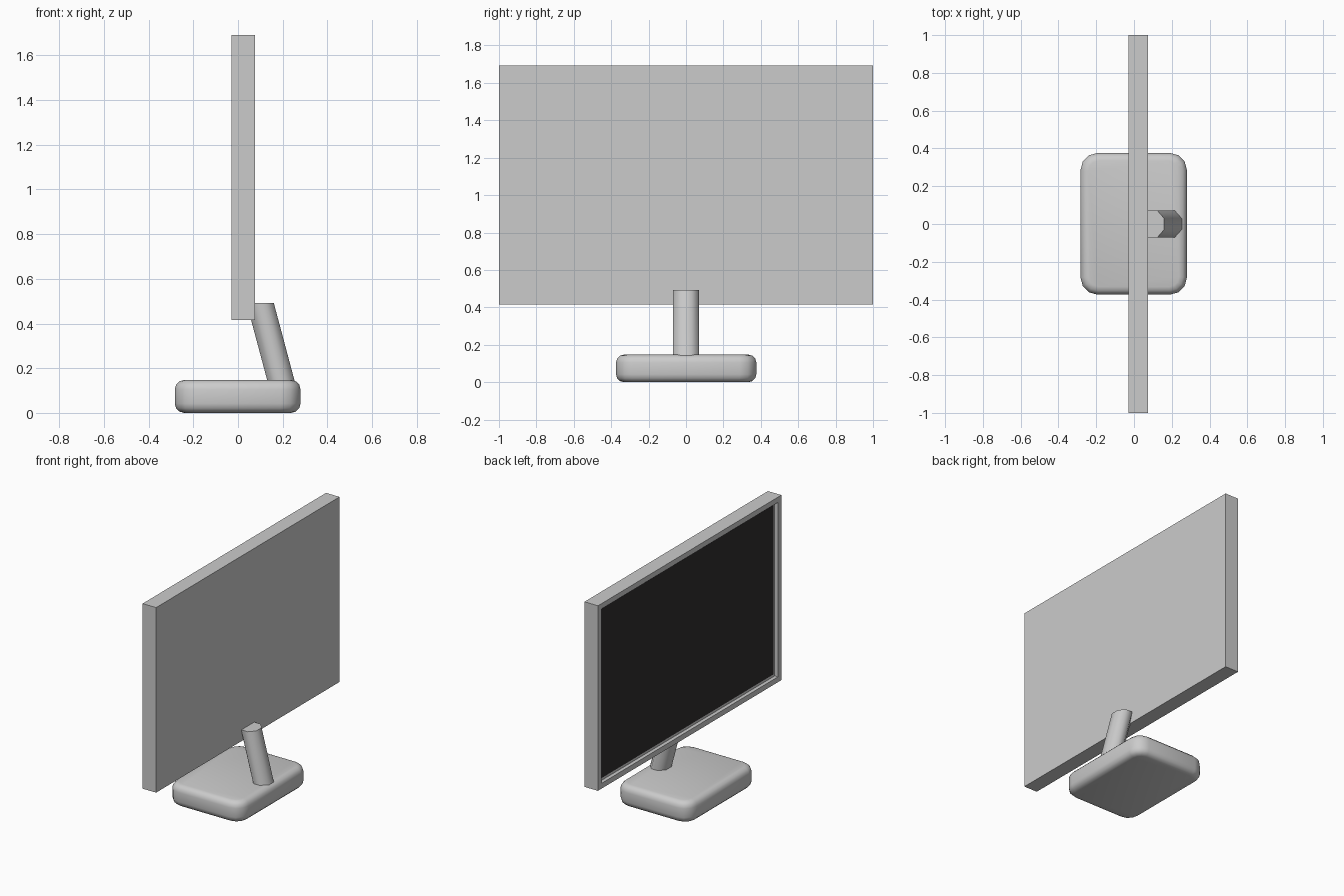
import bpy, bmesh
from math import cos, sin, pi
from mathutils import Vector

if "Cube" in bpy.data.objects:
    bpy.data.objects.remove(bpy.data.objects["Cube"])


def finish(bm, name, smooth=None):
    bmesh.ops.recalc_face_normals(bm, faces=bm.faces)
    mesh = bpy.data.meshes.new(name)
    bm.to_mesh(mesh)
    bm.free()
    obj = bpy.data.objects.new(name, mesh)
    bpy.context.collection.objects.link(obj)
    if smooth:
        bpy.ops.object.select_all(action='DESELECT')
        obj.select_set(True)
        bpy.context.view_layer.objects.active = obj
        bpy.ops.object.shade_smooth_by_angle(angle=smooth)
    return obj


def box(lo, hi):
    bm = bmesh.new()
    bmesh.ops.create_cube(bm, size=1)
    lo, hi = Vector(lo), Vector(hi)
    bmesh.ops.scale(bm, vec=hi - lo, verts=bm.verts)
    bmesh.ops.translate(bm, vec=(lo + hi) / 2, verts=bm.verts)
    return bm


# Monitor casing with a recessed opening on the -x side
BEZEL, RECESS = 0.052, 0.025
bm = box((-0.028, -1, 0.415), (0.075, 1, 1.692))
bm.normal_update()
front = min(bm.faces, key=lambda f: f.calc_center_median().x)
bmesh.ops.inset_region(bm, faces=[front], thickness=BEZEL)
ext = bmesh.ops.extrude_discrete_faces(bm, faces=[front])
bmesh.ops.translate(bm, vec=(RECESS, 0, 0), verts=ext['faces'][0].verts)
finish(bm, "monitor_casing")

# Dark display panel sitting in the recess
bm = box((-0.006, -0.945, 0.47), (0.01, 0.945, 1.637))
screen = finish(bm, "screen")
dark = bpy.data.materials.new("dark_screen")
dark.diffuse_color = (0.03, 0.026, 0.028, 1)
dark.use_nodes = True
dark.node_tree.nodes["Principled BSDF"].inputs["Base Color"].default_value = dark.diffuse_color
screen.data.materials.append(dark)

# Rounded base: vertical corners first, then the top and bottom rims
bm = box((-0.283, -0.374, 0.005), (0.28, 0.376, 0.152))
upright = [e for e in bm.edges if abs(e.verts[0].co.z - e.verts[1].co.z) > 0.05]
bmesh.ops.bevel(bm, geom=upright, offset=0.09, segments=3, profile=0.5, affect='EDGES')
rims = [e for e in bm.edges if abs(e.verts[0].co.z - e.verts[1].co.z) < 0.01]
bmesh.ops.bevel(bm, geom=rims, offset=0.042, segments=3, profile=0.5, affect='EDGES')
bmesh.ops.translate(bm, vec=(0, 0, -min(v.co.z for v in bm.verts)), verts=bm.verts)
finish(bm, "base", 0.8)

# Leaning eight-sided stem with level ends
bm = bmesh.new()
rings = []
for cx, z in ((0.196, 0.13), (0.099, 0.493)):
    rings.append([bm.verts.new((cx + 0.066 * cos(a), 0.076 * sin(a), z))
                  for a in [(i + 0.5) * pi / 4 for i in range(8)]])
low, high = rings
for i in range(8):
    j = (i + 1) % 8
    bm.faces.new((low[i], low[j], high[j], high[i]))
bm.faces.new(low)
bm.faces.new(high)
finish(bm, "stem", 0.9)
